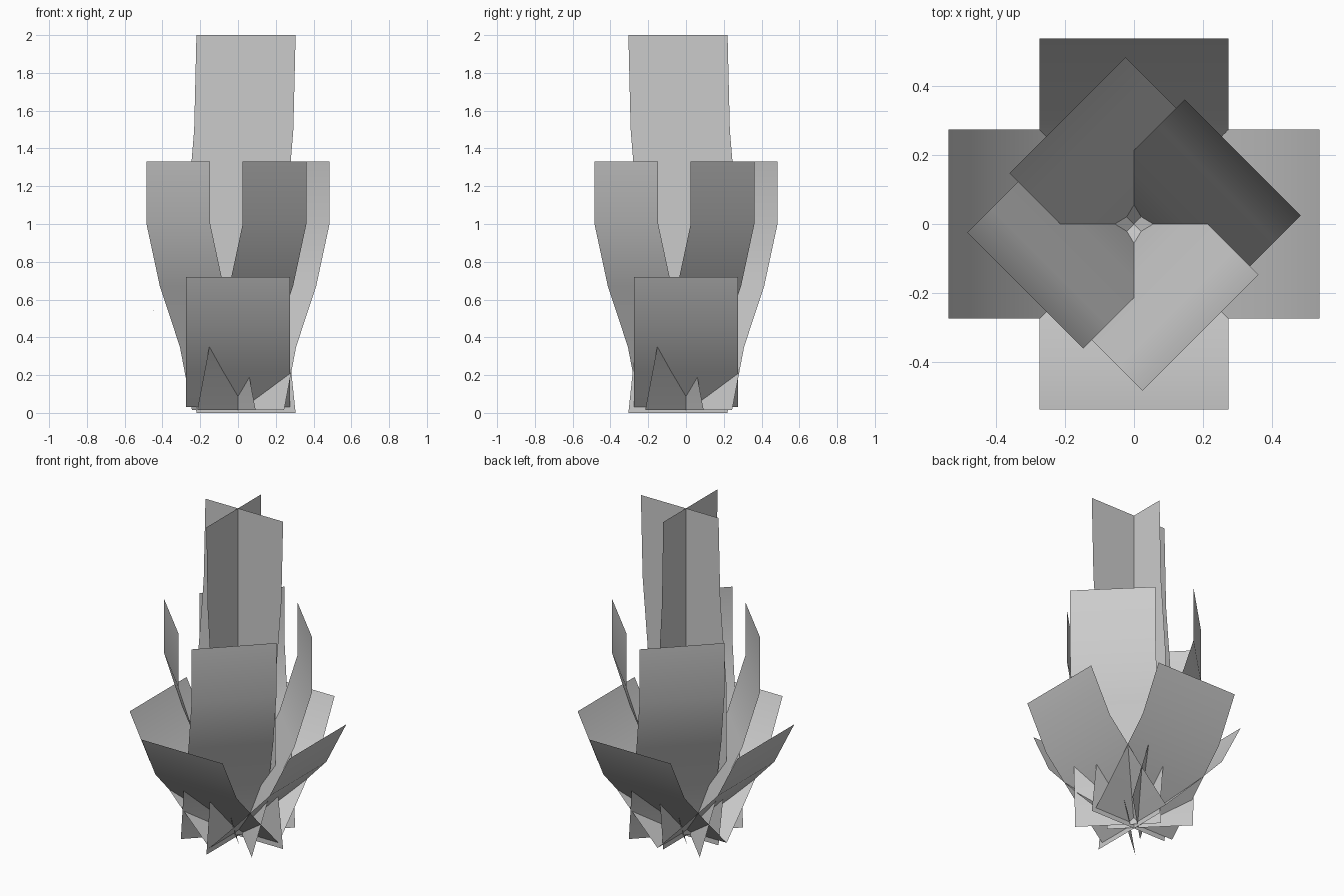
import bpy
from math import radians

if "Cube" in bpy.data.objects:
    bpy.data.objects.remove(bpy.data.objects["Cube"])


def strip(name, rows, angle):
    """Open leaf from (left point, right point) rows, turned about z."""
    verts = [p for row in rows for p in row]
    faces = [(2*i, 2*i + 1, 2*i + 3, 2*i + 2) for i in range(len(rows) - 1)]
    mesh = bpy.data.meshes.new(name)
    mesh.from_pydata(verts, [], faces)
    mesh.shade_smooth()
    ob = bpy.data.objects.new(name, mesh)
    ob.rotation_euler.z = radians(angle)
    bpy.context.collection.objects.link(ob)
    return ob


def leaf(name, profile, t0, t1, angle):
    """Leaf leaning outward along local +x, spanning t0..t1 sideways."""
    return strip(name, [((r, t0, z), (r, t1, z)) for r, z in profile], angle)


# Outward profiles as (radius, height)
outer = [(0.0, 0.03), (0.19, 0.225), (0.405, 0.455), (0.54, 0.72)]
inner = [(0.02, 0.015), (0.11, 0.35), (0.26, 0.67), (0.36, 1.0), (0.36, 1.33)]

for i in range(4):
    # Low spreading leaves, facing the four sides
    leaf(f"outer_leaf_{i}", outer, -0.275, 0.275, 90 * i)
    # Taller leaves on the diagonals, shifted sideways
    leaf(f"inner_leaf_{i}", inner, -0.325, 0.152, 45 + 90 * i)

# Tall upright crossed blades, bowed within their own plane
bow = [(0.0, 0.0), (-0.053, 0.5), (-0.053, 1.0), (-0.012, 1.5), (0.0, 2.0)]
for i in range(2):
    strip(f"centre_blade_{i}",
          [((-0.22 + s, 0, z), (0.305 + s, 0, z)) for s, z in bow], -90 * i)
